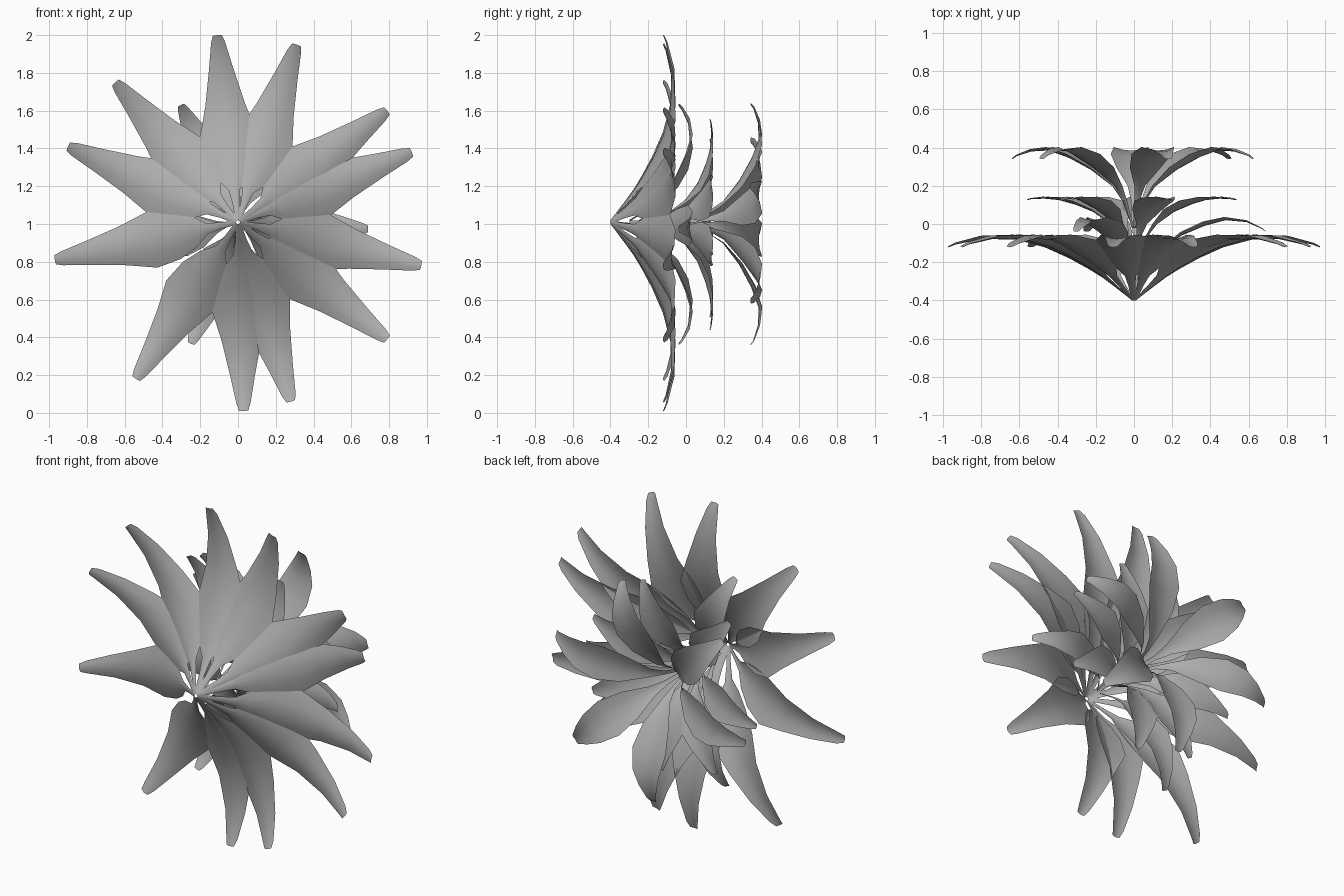
import bpy
from math import cos, sin, radians, hypot

if "Cube" in bpy.data.objects:
    bpy.data.objects.remove(bpy.data.objects["Cube"])

CZ = 1.01  # height of the flower axis (runs along y)

grey = bpy.data.materials.new("petal_grey")
grey.diffuse_color = (0.42, 0.42, 0.42, 1)
grey.use_nodes = True
grey.node_tree.nodes["Principled BSDF"].inputs["Base Color"].default_value = grey.diffuse_color


def petal(name, dx, dz, reach, profile, widths, cup):
    """Cupped petal leaving the axis toward (dx, dz); profile = (radius, y) midrib."""
    k = reach / profile[-1][0]
    verts, faces = [], []
    cols = (-1, -0.5, 0, 0.5, 1)
    for (r, y), w in zip(profile, widths):
        for c in cols:
            s = c * w
            rr = r * k - cup * w * c * c * 0.3
            yy = y + cup * w * c * c
            verts.append((dx * rr - dz * s, yy, CZ + dz * rr + dx * s))
    n = len(cols)
    for i in range(len(profile) - 1):
        for j in range(n - 1):
            a = i * n + j
            faces.append((a, a + 1, a + n + 1, a + n))
    me = bpy.data.meshes.new(name)
    me.from_pydata(verts, [], faces)
    me.polygons.foreach_set("use_smooth", [True] * len(faces))
    me.materials.append(grey)
    ob = bpy.data.objects.new(name, me)
    bpy.context.collection.objects.link(ob)


def ring(name, angles, reach, profile, widths, cup):
    for i, a in enumerate(angles):
        t = radians(a)
        petal(f"{name}_{i + 1}", cos(t), sin(t), reach, profile, widths, cup)


# Large outer petals, aimed at their tips
outer_profile = [(0.01, -.4), (.1, -.33), (.17, -.278), (.24, -.235), (.34, -.18), (.47, -.122),
                 (.62, -.082), (.8, -.078), (.94, -.108), (.975, -.122)]
outer_widths = [.012, .018, .03, .085, .13, .15, .105, .065, .037, .024]
tips = [(-.11, 2.0), (.31, 1.95), (.79, 1.6), (.92, 1.38), (.97, .78), (.79, .39),
        (.28, .06), (.03, .01), (-.54, .18), (-.97, .81), (-.9, 1.41), (-.65, 1.75)]
for i, (x, z) in enumerate(tips):
    d = hypot(x, z - CZ)
    petal(f"outer_petal_{i + 1}", x / d, (z - CZ) / d, d, outer_profile, outer_widths, .25)

# Three petals just behind the outer ring
ring("second_petal", (116, 249, -3), .69,
     [(0.01, -.3), (.08, -.2), (.14, -.135), (.25, -.06), (.37, -.01), (.48, .02),
      (.59, .01), (.67, -.025), (.69, -.04)],
     [.01, .014, .03, .085, .11, .08, .05, .027, .018], .2)

# Third ring, flatter tips
ring("third_petal", (70, 131, 194, 240, 278, -22, 24), .575,
     [(0.01, -.2), (.07, -.07), (.12, -.005), (.21, .06), (.31, .1), (.4, .125),
      (.48, .133), (.55, .13), (.57, .125)],
     [.01, .013, .03, .085, .11, .08, .05, .027, .017], .2)

# Innermost ring, furthest back
ring("inner_petal", (74, 138, 192, 268, -40, 17), .65,
     [(0.01, -.02), (.06, .12), (.11, .195), (.22, .28), (.34, .345), (.45, .385),
      (.54, .38), (.62, .355), (.64, .34)],
     [.01, .013, .03, .085, .11, .09, .06, .03, .02], .2)
